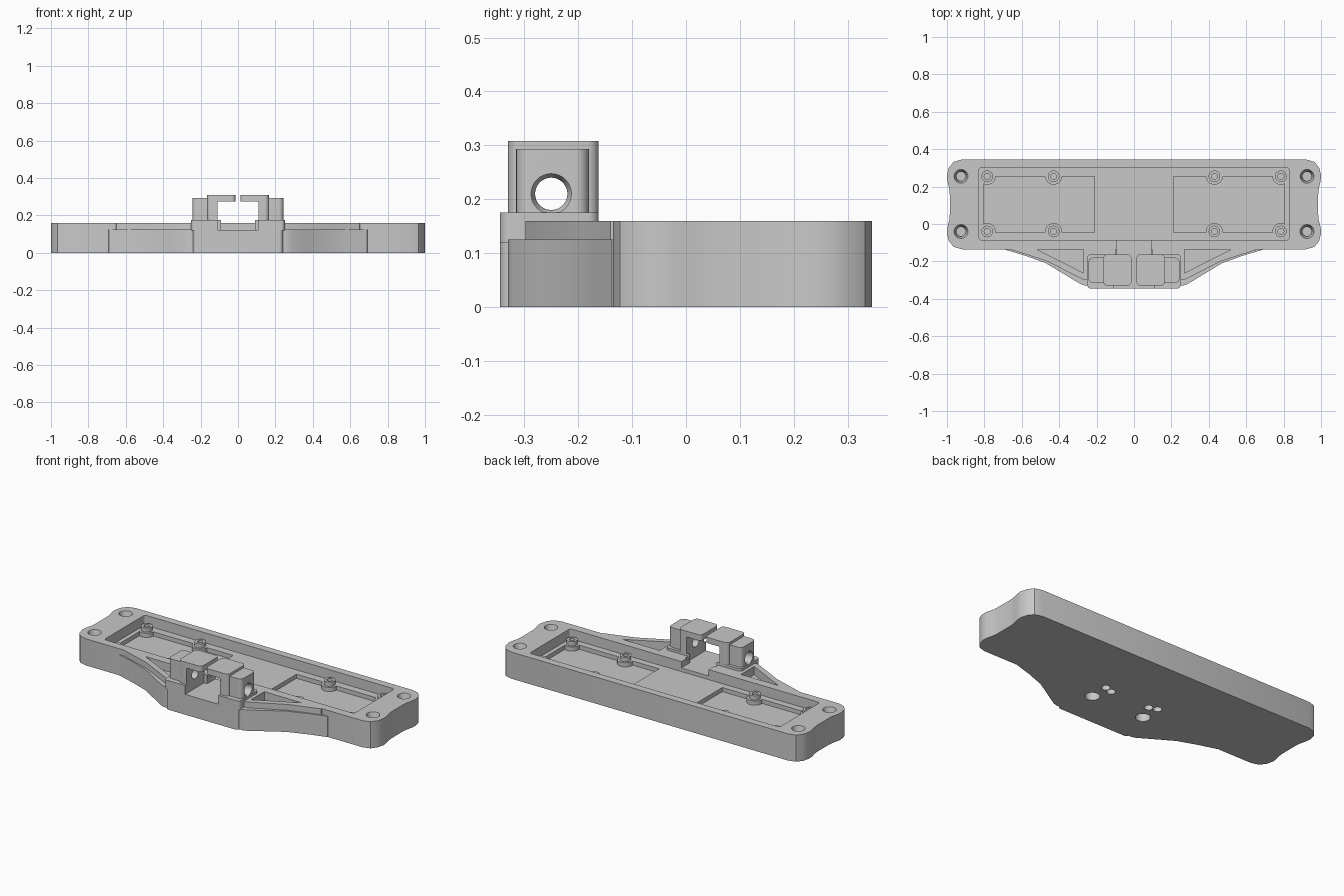
import bpy, bmesh, math
from mathutils import Vector, Matrix

cube = bpy.data.objects.get("Cube")
if cube:
    bpy.data.objects.remove(cube, do_unlink=True)

grey = bpy.data.materials.new("plain grey")
grey.use_nodes = True
colour = (0.58, 0.58, 0.58, 1)
grey.diffuse_color = colour
grey.node_tree.nodes["Principled BSDF"].inputs["Base Color"].default_value = colour


def make(name, bm):
    bmesh.ops.recalc_face_normals(bm, faces=bm.faces)
    mesh = bpy.data.meshes.new(name)
    bm.to_mesh(mesh)
    bm.free()
    mesh.materials.append(grey)
    ob = bpy.data.objects.new(name, mesh)
    bpy.context.collection.objects.link(ob)
    return ob


def prism(name, pts, z0, z1):
    bm = bmesh.new()
    face = bm.faces.new([bm.verts.new((x, y, z0)) for x, y in pts])
    out = bmesh.ops.extrude_face_region(bm, geom=[face])
    # Keep the starting cap so the solid is closed
    if face not in bm.faces[:]:
        bm.faces.new([v for v in bm.verts if abs(v.co.z - z0) < 1e-7])
    top = [v for v in out["geom"] if isinstance(v, bmesh.types.BMVert)]
    bmesh.ops.translate(bm, verts=top, vec=(0, 0, z1 - z0))
    return make(name, bm)


def rounded(pts, r, steps=8):
    """Replace each polygon corner with an arc of radius r."""
    res = []
    for i, p in enumerate(pts):
        p = Vector(p)
        a = (Vector(pts[i - 1]) - p).normalized()
        b = (Vector(pts[(i + 1) % len(pts)]) - p).normalized()
        half = a.angle(b) / 2
        c = p + (a + b).normalized() * (r / math.sin(half))
        s = p + a * (r / math.tan(half)) - c
        e = p + b * (r / math.tan(half)) - c
        for k in range(steps + 1):
            t = k / steps
            sweep = math.pi - 2 * half
            d = s * math.sin((1 - t) * sweep) + e * math.sin(t * sweep)
            res.append(c + d.normalized() * r)
    return res


def rect(x0, x1, y0, y1):
    return [(x0, y0), (x1, y0), (x1, y1), (x0, y1)]


def box(name, x0, x1, y0, y1, z0, z1, r=0):
    pts = rect(x0, x1, y0, y1)
    return prism(name, rounded(pts, r) if r else pts, z0, z1)


def cone(name, pos, r0, r1, depth, axis="Z"):
    """Cylinder or cone starting at pos and running along +axis."""
    bm = bmesh.new()
    mat = Matrix.Translation((0, 0, depth / 2))
    if axis == "X":
        mat = Matrix.Rotation(math.pi / 2, 4, "Y") @ mat
    bmesh.ops.create_cone(bm, cap_ends=True, segments=32, radius1=r0, radius2=r1,
                          depth=depth, matrix=Matrix.Translation(pos) @ mat)
    return make(name, bm)


def boolean(ob, tools, operation="DIFFERENCE"):
    for t in tools:
        m = ob.modifiers.new("bool", "BOOLEAN")
        m.object, m.operation, m.solver = t, operation, "EXACT"
        bpy.context.view_layer.update()
        mesh = bpy.data.meshes.new_from_object(
            ob.evaluated_get(bpy.context.evaluated_depsgraph_get()))
        ob.modifiers.clear()
        ob.data = mesh
        bpy.data.objects.remove(t, do_unlink=True)


def mirrored(pts, s):
    return [(s * x, y) for x, y in pts]


SIDES = (-1, 1)
HOLE_ROWS = (-0.04, 0.255)
TOP, FLOOR, POCKET = 0.16, 0.10, 0.075

# Long tray with bulging corners and slightly hollow ends
outline = []
for s in SIDES:
    half = [(0.92, -0.135), (0.965, -0.122), (0.99, -0.09), (1.0, -0.05), (0.998, -0.02),
            (0.988, 0.02), (0.985, 0.05), (0.985, 0.16), (0.988, 0.19), (0.998, 0.23),
            (1.0, 0.26), (0.99, 0.3), (0.965, 0.332), (0.92, 0.345)]
    outline += mirrored(half if s < 0 else half[::-1], s)
body = prism("tray_body", outline, 0, TOP)

# Front wings: low ledge, taller rib, and the centre block
adds = []
for s in SIDES:
    ledge = [(0.70, -0.12), (0.69, -0.137), (0.58, -0.17), (0.47, -0.21), (0.37, -0.27),
             (0.285, -0.322), (0.26, -0.33), (0.1, -0.33), (0.1, -0.12)]
    rib = [(0.66, -0.11), (0.65, -0.14), (0.47, -0.197), (0.27, -0.298), (0.1, -0.298),
           (0.1, -0.11)]
    adds.append(prism("add", mirrored(ledge, s), 0, 0.125))
    adds.append(prism("add", mirrored(rib, s), 0.05, TOP))
adds.append(box("add", -0.24, 0.24, -0.345, -0.1, 0, 0.15, 0.02))
adds.append(box("add", -0.25, 0.25, -0.345, -0.162, 0.12, 0.175, 0.02))
boolean(body, adds, "UNION")

# Main recess, cable channel, clamp slot and wing pockets
cuts = [box("cut", -0.83, 0.83, -0.085, 0.3, FLOOR, 0.3, 0.015),
        box("cut", -0.09, 0.09, -0.2, -0.05, 0.122, 0.3),
        box("cut", -0.11, 0.11, -0.4, -0.165, 0.122, 0.3)]
for s in SIDES:
    cuts.append(prism("cut", mirrored([(0.52, -0.136), (0.27, -0.136), (0.27, -0.262),
                                       (0.40, -0.195)], s), 0.11, 0.3))
    # Deeper pocket with scalloped edges around the posts
    pocket = box("cut", min(s * 0.21, s * 0.805), max(s * 0.21, s * 0.805),
                 -0.045, 0.255, POCKET, 0.2)
    boolean(pocket, [cone("keep", (s * x, y, 0), 0.045, 0.045, 0.4)
                     for x in (0.43, 0.785) for y in HOLE_ROWS])
    cuts.append(pocket)
    # Corner screw holes with a stepped seat
    for y in HOLE_ROWS:
        cuts.append(cone("cut", (s * 0.925, y, 0.12), 0.026, 0.037, 0.0405))
        cuts.append(cone("cut", (s * 0.925, y, 0.05), 0.024, 0.024, 0.08))
    # Blind holes underneath
    for x, y, r in ((0.174, -0.135, 0.04), (0.178, -0.02, 0.024), (0.13, -0.035, 0.024)):
        cuts.append(cone("cut", (s * x, y, -0.05), r, r, 0.10))
boolean(body, cuts)

# Mounting posts with screw holes
posts = []
for s in SIDES:
    for x in (0.43, 0.785):
        for y in HOLE_ROWS:
            post = cone("mounting_post", (s * x, y, 0.07), 0.031, 0.031, 0.055)
            boolean(post, [cone("cut", (s * x, y, 0.08), 0.016, 0.016, 0.1)])
            posts.append(post)

# Clamp jaws: inner wall with overhanging lip, outer boss, cross hole
jaws = []
for s in SIDES:
    def span(a, b):
        return min(s * a, s * b), max(s * a, s * b)
    jaw = box("clamp_jaw", *span(0.013, 0.165), -0.33, -0.162, 0.15, 0.308, 0.022)
    boolean(jaw, [box("add", *span(0.12, 0.243), -0.315, -0.18, 0.15, 0.293, 0.025)], "UNION")
    boolean(jaw, [box("cut", *span(-0.1, 0.11), -0.5, 0, 0.1, 0.273),
                  cone("cut", (-0.4, -0.25, 0.21), 0.03, 0.03, 0.8, "X")])
    flare = (cone("cut", (0.226, -0.25, 0.21), 0.029, 0.038, 0.018, "X") if s > 0 else
             cone("cut", (-0.244, -0.25, 0.21), 0.038, 0.029, 0.018, "X"))
    boolean(jaw, [flare])
    jaws.append(jaw)

# Smooth curved walls, keep hard edges
for ob in [body] + posts + jaws:
    ob.data.materials.clear()
    ob.data.materials.append(grey)
    bpy.ops.object.select_all(action="DESELECT")
    ob.select_set(True)
    bpy.context.view_layer.objects.active = ob
    bpy.ops.object.shade_smooth_by_angle(angle=math.radians(30))
